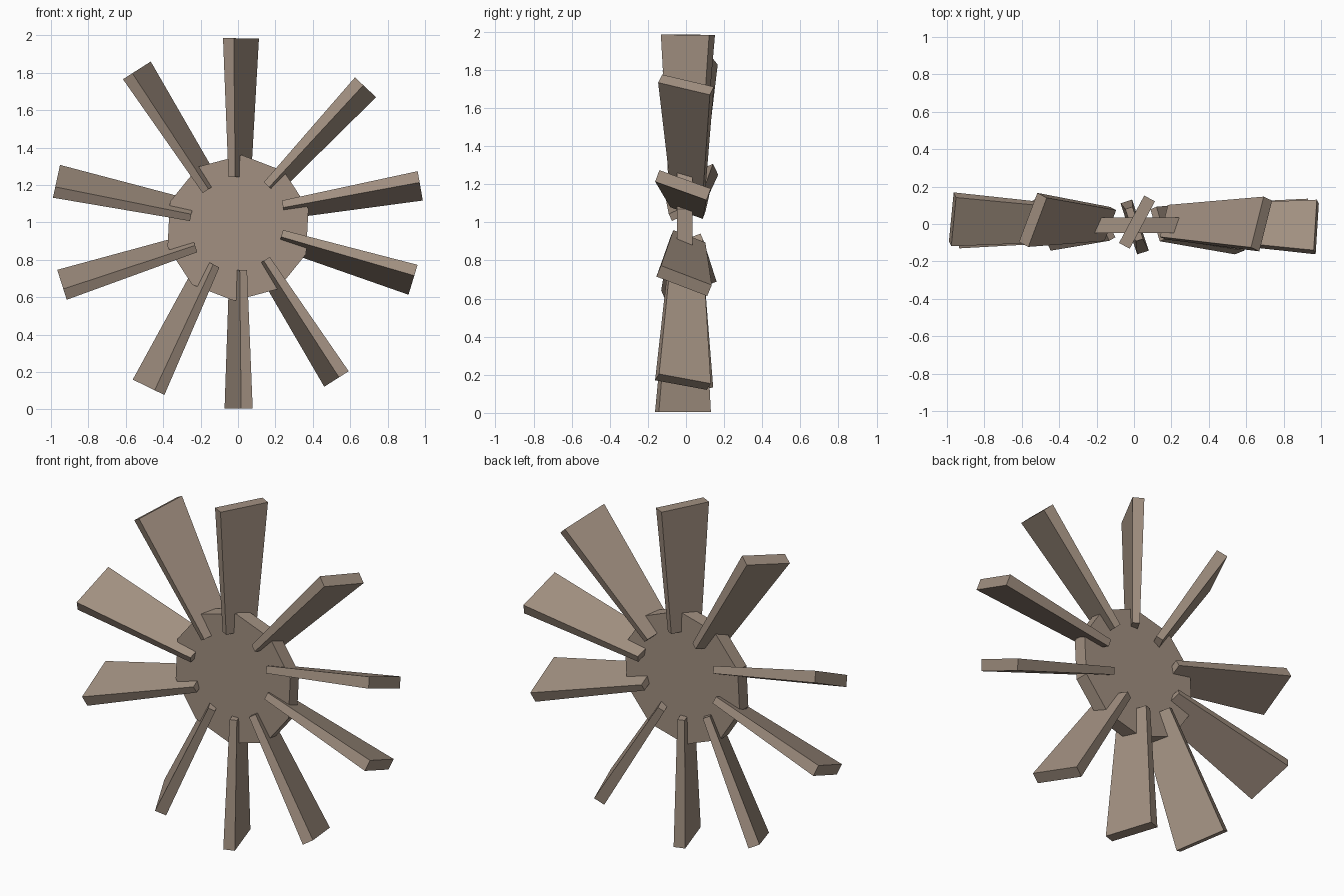
import bpy, bmesh
from math import radians, sin, cos, pi
from mathutils import Vector

if "Cube" in bpy.data.objects:
    bpy.data.objects.remove(bpy.data.objects["Cube"])

CZ = 0.97            # hub height
LENGTH = 0.742       # blade length
TIP = (0.287, 0.065)  # chord and thickness at the outer end
TAPER = 0.63         # inner end size relative to the outer end


def make_object(name, bm):
    bmesh.ops.recalc_face_normals(bm, faces=bm.faces)
    mesh = bpy.data.meshes.new(name)
    bm.to_mesh(mesh)
    bm.free()
    obj = bpy.data.objects.new(name, mesh)
    bpy.context.collection.objects.link(obj)
    return obj


def loft(name, a, b):
    """Closed prism between two matching rings."""
    bm = bmesh.new()
    ra = [bm.verts.new(p) for p in a]
    rb = [bm.verts.new(p) for p in b]
    n = len(ra)
    bm.faces.new(ra)
    bm.faces.new(rb)
    for i in range(n):
        j = (i + 1) % n
        bm.faces.new((ra[i], ra[j], rb[j], rb[i]))
    return make_object(name, bm)


# ten-sided hub disc
def hub_ring(y):
    return [(0.39 * cos(radians(87) + k * pi / 5), y,
             CZ + 0.39 * sin(radians(87) + k * pi / 5)) for k in range(10)]


loft("hub", hub_ring(-0.047), hub_ring(0.035))


# pitched, tapered paddle blade
def blade(name, pos_angle, radius, axis_angle, pitch, y_out, y_in):
    p, a, t = radians(pos_angle), radians(axis_angle), radians(pitch)
    axis = Vector((cos(a), 0, sin(a)))
    side = Vector((sin(a), 0, -cos(a)))
    depth = Vector((0, 1, 0))
    chord = side * sin(t) + depth * cos(t)
    thick = side * cos(t) - depth * sin(t)
    outer = Vector((radius * cos(p), y_out, CZ + radius * sin(p)))
    inner = outer - axis * LENGTH
    inner.y = y_in

    def ring(c, s):
        return [c + chord * (u * TIP[0] * s / 2) + thick * (v * TIP[1] * s / 2)
                for u, v in ((-1, -1), (1, -1), (1, 1), (-1, 1))]
    loft(name, ring(inner, TAPER), ring(outer, 1))


# tip position angle, tip radius, axis angle, pitch, tip y, root y
blades = [
    (89.1, 1.014, 89.5, 28, 0.01, 0.0),
    (47.8, 1.015, 46.8, 19, 0.0, 0.01),
    (13.0, 1.000, 9.9, 20, -0.016, 0.01),
    (-16.5, 0.976, -16.9, 21.8, -0.01, 0.01),
    (-56.9, 0.964, -57.6, 19, -0.016, 0.0),
    (-89.8, 0.966, -89.8, 18, -0.016, 0.0),
    (240.7, 0.977, 244.0, 27, 0.0, 0.0),
    (197.9, 0.989, 197.6, 22, 0.015, 0.0),
    (165.6, 1.002, 167.8, 24.8, 0.025, 0.0),
    (122.7, 1.001, 122.5, 24, 0.022, 0.0),
]
for i, b in enumerate(blades):
    blade(f"blade_{i + 1}", *b)

# wood tint
wood = bpy.data.materials.new("wood")
wood.diffuse_color = (0.36, 0.28, 0.22, 1)
wood.use_nodes = True
wood.node_tree.nodes["Principled BSDF"].inputs["Base Color"].default_value = wood.diffuse_color
for obj in bpy.context.collection.objects:
    obj.data.materials.append(wood)
